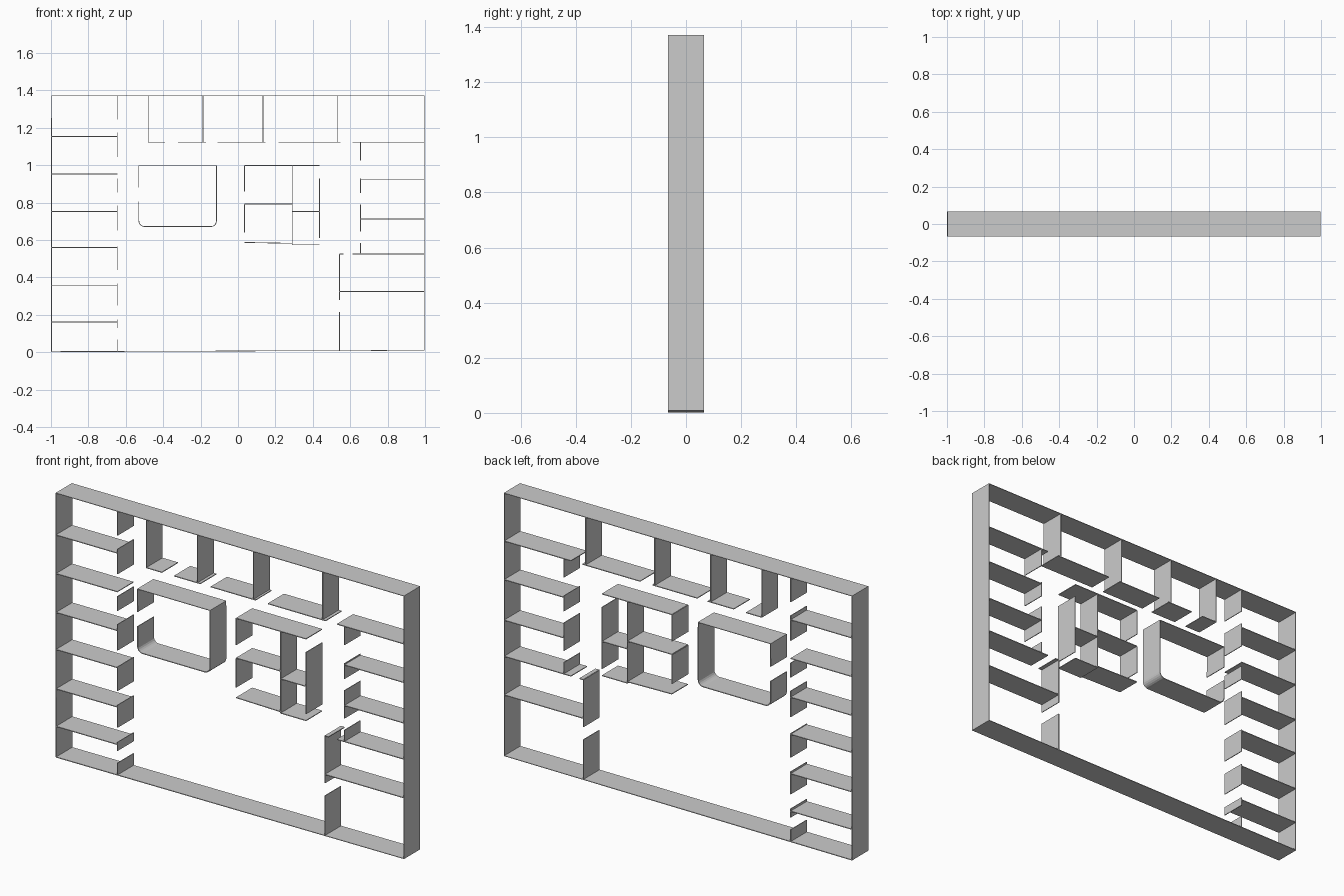
import bpy, bmesh, math

cube = bpy.data.objects.get("Cube")
if cube:
    bpy.data.objects.remove(cube, do_unlink=True)

HALF_DEPTH = 0.066
THICK = 0.004

grey = bpy.data.materials.new("wall grey")
grey.use_nodes = True
colour = (0.6, 0.6, 0.6, 1)
grey.diffuse_color = colour
grey.node_tree.nodes["Principled BSDF"].inputs["Base Color"].default_value = colour


def walls(name, paths):
    """Sweep plan polylines (x, z) through the depth as thin walls."""
    bm = bmesh.new()
    for path in paths:
        rows = [[bm.verts.new((x, y, z)) for x, z in path]
                for y in (-HALF_DEPTH, HALF_DEPTH)]
        for i in range(len(path) - 1):
            bm.faces.new((rows[0][i], rows[0][i + 1], rows[1][i + 1], rows[1][i]))
    mesh = bpy.data.meshes.new(name)
    bm.to_mesh(mesh)
    bm.free()
    mesh.materials.append(grey)
    obj = bpy.data.objects.new(name, mesh)
    bpy.context.collection.objects.link(obj)
    solid = obj.modifiers.new("thickness", "SOLIDIFY")
    solid.thickness = THICK
    solid.offset = 0
    return obj


def across(z, *spans):
    return [[(a, z), (b, z)] for a, b in spans]


def upright(x, *spans):
    return [[(x, a), (x, b)] for a, b in spans]


def arc(cx, cz, r, start, steps=5):
    angles = [math.radians(start + 90 * i / steps) for i in range(steps + 1)]
    return [(cx + r * math.cos(a), cz + r * math.sin(a)) for a in angles]


# Outer shell
L, R, TOP = -0.997, 0.996, 1.37
walls("outer_wall", [[(L, 0.003), (L, TOP), (R, TOP), (R, 0.01), (L, 0.003)]])

# Left row of rooms
HALL = -0.645
for i, z in enumerate((1.153, 0.953, 0.752, 0.56, 0.356, 0.162)):
    walls(f"left_room_divider_{i + 1}", across(z, (L, HALL)))
walls("left_hall_wall", upright(
    HALL, (1.37, 1.245), (1.175, 1.045), (0.93, 0.855), (0.785, 0.65),
    (0.565, 0.44), (0.367, 0.25), (0.175, 0.13), (0.067, 0.005)))

# Top row of rooms
ROW = 1.122
for i, x in enumerate((-0.48, -0.187, 0.134, 0.53)):
    walls(f"top_room_divider_{i + 1}", upright(x, (ROW, TOP)))
walls("top_hall_wall", across(
    ROW, (-0.48, -0.39), (-0.32, -0.17), (-0.11, 0.147), (0.217, 0.548), (0.613, R)))

# Right row of rooms
SIDE, STEP = 0.655, 0.543
for i, z in enumerate((0.922, 0.712)):
    walls(f"right_room_divider_{i + 1}", across(z, (SIDE, R)))
walls("right_hall_wall", upright(
    SIDE, (ROW, 1.025), (0.93, 0.85), (0.79, 0.645), (0.585, 0.525)))

# Lower right rooms
walls("lower_right_divider", across(0.525, (STEP, 0.565), (0.613, R))
      + across(0.325, (STEP, R)))
walls("lower_right_hall_wall", upright(STEP, (0.525, 0.28), (0.215, 0.008)))

# Central hall with two rounded corners and a doorway on the left
x0, x1, z0, z1, r = -0.53, -0.115, 0.672, 0.998, 0.03
walls("central_hall", [
    [(x0, 0.805)] + arc(x0 + r, z0 + r, r, 180) + arc(x1 - r, z0 + r, r, 270)
    + [(x1, z1), (x0, z1), (x0, 0.88)]])

# Central block of four small rooms
a, m, b = 0.035, 0.29, 0.436
walls("block_top_wall", across(z1, (a, b)))
walls("block_middle_wall", upright(m, (0.575, z1)))
walls("block_cross_walls", across(0.792, (a, m)) + across(0.752, (m, b)))
walls("block_bottom_wall", [[(a, 0.587), (m, 0.582)], [(m, 0.575), (b, 0.575)]])
walls("block_left_wall", upright(a, (z1, 0.86), (0.79, 0.64)))
walls("block_right_wall", upright(b, (0.93, 0.61)))
